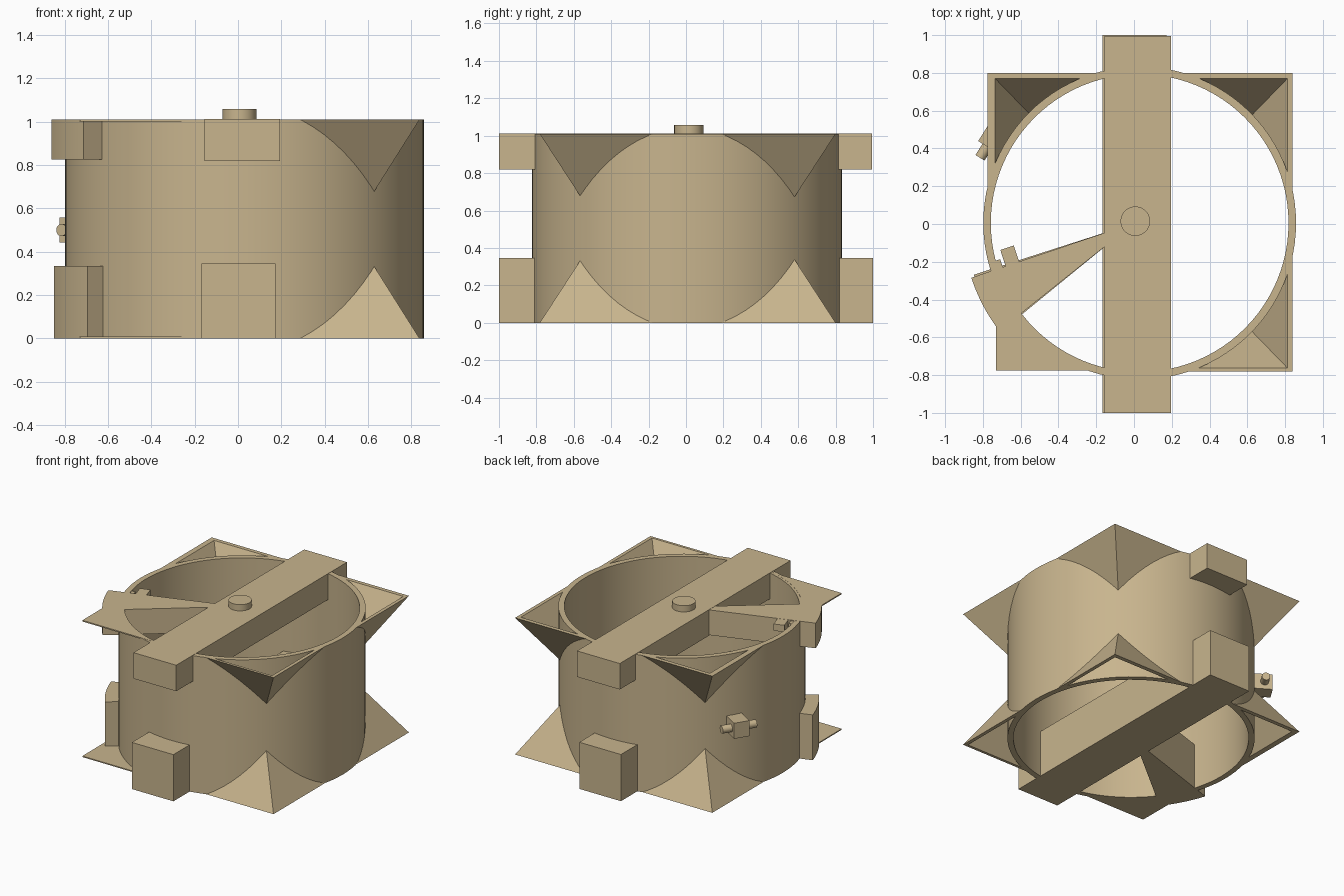
import bpy, bmesh, math
from mathutils import Vector, Matrix

if "Cube" in bpy.data.objects:
    bpy.data.objects.remove(bpy.data.objects["Cube"])

tan = bpy.data.materials.new("tan")
tan.diffuse_color = (0.58, 0.46, 0.27, 1)
tan.use_nodes = True
tan.node_tree.nodes["Principled BSDF"].inputs["Base Color"].default_value = tan.diffuse_color

CX, CY, H = 0.03, 0.005, 1.01      # drum centre and height
R, RI = 0.828, 0.788               # drum radii
KX, KY = 0.63, 0.65                # inward slope of the corner funnels


def finish(name, bm, smooth=False):
    bmesh.ops.recalc_face_normals(bm, faces=bm.faces)
    me = bpy.data.meshes.new(name)
    bm.to_mesh(me)
    bm.free()
    ob = bpy.data.objects.new(name, me)
    bpy.context.collection.objects.link(ob)
    me.materials.append(tan)
    if smooth:
        bpy.ops.object.select_all(action='DESELECT')
        ob.select_set(True)
        bpy.context.view_layer.objects.active = ob
        bpy.ops.object.shade_smooth_by_angle(angle=math.radians(30))
    return ob


def loft(name, low, high, smooth=False):
    """Solid between two matching loops of 3D points."""
    bm = bmesh.new()
    a = [bm.verts.new(p) for p in low]
    b = [bm.verts.new(p) for p in high]
    n = len(a)
    bm.faces.new(a)
    bm.faces.new(b)
    for i in range(n):
        bm.faces.new((a[i], a[(i + 1) % n], b[(i + 1) % n], b[i]))
    return finish(name, bm, smooth)


def prism(name, pts, z0, z1, smooth=False):
    return loft(name, [(x, y, z0) for x, y in pts], [(x, y, z1) for x, y in pts], smooth)


def arc(r, a0, a1, n, cx=CX, cy=CY):
    return [(cx + r * math.cos(math.radians(a0 + (a1 - a0) * i / n)),
             cy + r * math.sin(math.radians(a0 + (a1 - a0) * i / n))) for i in range(n + 1)]


def rect(x0, x1, y0, y1):
    return [(x0, y0), (x1, y0), (x1, y1), (x0, y1)]


def disc(r, cx=CX, cy=CY, n=96):
    return arc(r, 0, 360, n, cx, cy)[:-1]


def cut(ob, *cutters):
    for c in cutters:
        m = ob.modifiers.new("cut", 'BOOLEAN')
        m.operation, m.object, m.solver = 'DIFFERENCE', c, 'EXACT'
        bpy.context.view_layer.objects.active = ob
        bpy.ops.object.modifier_apply(modifier=m.name)


# Hollow drum
bm = bmesh.new()
loops = [[bm.verts.new((x, y, z)) for x, y in disc(r)]
         for r, z in ((R, 0), (R, H), (RI, H), (RI, 0))]
for k in range(4):
    p, q = loops[k], loops[(k + 1) % 4]
    for i in range(96):
        j = (i + 1) % 96
        bm.faces.new((p[i], p[j], q[j], q[i]))
finish("drum", bm, True)

# Cross bars
prism("top_bar", rect(-0.155, 0.195, -1, 0.995), 0.82, H + 0.002)
prism("bottom_bar", rect(-0.168, 0.172, -1, 1), 0, 0.345)

# Centre knob
prism("knob", disc(0.078, 0.007, 0.015, 48), H - 0.02, 1.058, True)


# Hollow corner funnels at top and bottom, trimmed against the drum
def funnel(name, x0, x1, y0, y1, z_rim, up, d0, d1):
    def ring(d):
        return [(x, y, z_rim + up * d) for x, y in
                rect(x0 + KX * d, x1 - KX * d, y0 + KY * d, y1 - KY * d)]
    return loft(name, ring(d0), ring(d1))


for label, rim, up in (("top", H, -1), ("bottom", 0, 1)):
    shell = funnel(label + "_corner_funnels", -0.775, 0.838, -0.782, 0.80, rim, up, 0, 0.45)
    hollow = funnel("hollow_cutter", -0.735, 0.812, -0.762, 0.770, rim, up, -0.1, 0.55)
    core = prism("core_cutter", disc(R - 0.008), -0.5, 1.5)
    block = prism("block_cutter", rect(-1.2, -0.05, -1.2, -0.05), -0.5, 1.5)
    cut(shell, hollow, core, block)
    for c in (hollow, core, block):
        bpy.data.objects.remove(c)

# Thin flat plates in the front left corner
plate = [(-0.73, -0.775)] + arc(0.806, 256, 199, 24)
prism("top_corner_plate", plate, H - 0.008, H + 0.001)
prism("bottom_corner_plate", plate, 0, 0.008)

# Wedge arms reaching through the drum wall
ROOT = [(-0.10, -0.076), (-0.10, -0.028)]
wedge = [(-0.10, -0.076)] + arc(0.937, 217.5, 198, 14)[::-1][::-1] + [(-0.10, -0.028)]
prism("top_wedge", wedge, 0.825, H + 0.001, True)
low_wedge = [(-0.10, -0.076)] + arc(0.92, 218, 197.3, 14) + [(-0.10, -0.028)]
prism("bottom_wedge", low_wedge, 0, 0.335, True)


# Latch blocks with a pin
def oriented_box(name, c, size, ang):
    bm = bmesh.new()
    bmesh.ops.create_cube(bm, size=1)
    bm.transform(Matrix.Translation(c) @ Matrix.Rotation(ang, 4, 'Z') @ Matrix.Diagonal((*size, 1)))
    return finish(name, bm)


def pin(name, c, r, length, ang):
    bm = bmesh.new()
    bmesh.ops.create_cone(bm, cap_ends=True, segments=24, radius1=r, radius2=r, depth=length)
    bm.transform(Matrix.Translation(c) @ Matrix.Rotation(ang, 4, 'Z') @ Matrix.Rotation(math.pi / 2, 4, 'Y'))
    return finish(name, bm, True)


t_ang = math.radians(58)
t = Vector((math.cos(t_ang), math.sin(t_ang), 0))
n = Vector((-math.sin(t_ang), math.cos(t_ang), 0))
base = Vector((CX, CY, 0.5)) - 0.03 * t
oriented_box("side_latch", base + 0.885 * n, (0.11, 0.14, 0.115), t_ang)
pin("side_latch_pin", base + 0.90 * n, 0.028, 0.25, t_ang)

oriented_box("wedge_tab", (-0.655, -0.178, 0.985), (0.075, 0.11, 0.05), math.radians(18))
oriented_box("wedge_tab_peg", (-0.715, -0.215, 0.985), (0.03, 0.05, 0.04), math.radians(18))
